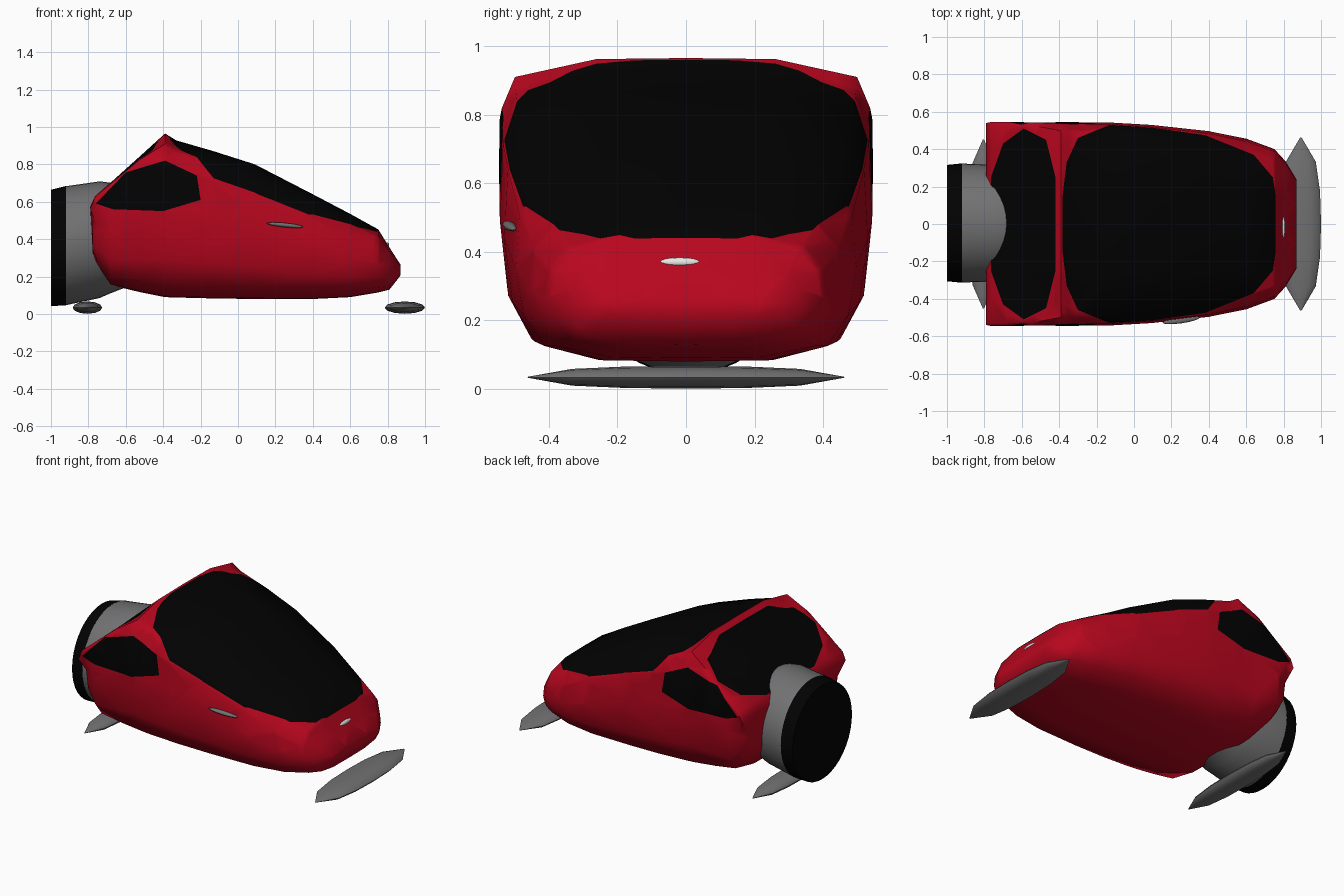
import bpy, bmesh, math
from mathutils import Vector

if "Cube" in bpy.data.objects:
    bpy.data.objects.remove(bpy.data.objects["Cube"])


def material(name, rgb):
    m = bpy.data.materials.new(name)
    m.diffuse_color = (*rgb, 1)
    m.use_nodes = True
    m.node_tree.nodes["Principled BSDF"].inputs["Base Color"].default_value = m.diffuse_color
    return m


RED = material("red paint", (0.48, 0.002, 0.013))
BLACK = material("black glass", (0.0006, 0.0006, 0.0006))
GREY = material("grey metal", (0.165, 0.165, 0.17))
WHITE = material("white lamp", (0.8, 0.8, 0.78))


def loft(rings):
    """Skin a list of equal-length rings and cap both ends."""
    bm = bmesh.new()
    vs = [[bm.verts.new(p) for p in r] for r in rings]
    n = len(vs[0])
    for a, b in zip(vs, vs[1:]):
        for i in range(n):
            j = (i + 1) % n
            bm.faces.new((a[i], a[j], b[j], b[i]))
    bm.faces.new(vs[0])
    bm.faces.new(vs[-1])
    bmesh.ops.recalc_face_normals(bm, faces=bm.faces)
    return bm


def finish(bm, name, mats, angle=50):
    me = bpy.data.meshes.new(name)
    bm.to_mesh(me)
    bm.free()
    for m in mats:
        me.materials.append(m)
    ob = bpy.data.objects.new(name, me)
    bpy.context.collection.objects.link(ob)
    bpy.ops.object.select_all(action='DESELECT')
    ob.select_set(True)
    bpy.context.view_layer.objects.active = ob
    bpy.ops.object.shade_smooth_by_angle(angle=math.radians(angle))
    return ob


def cut_window(bm, poly, axes, accept):
    """Cut a convex outline, projected along one axis, into the accepted faces and paint it black."""
    a, b = axes
    cx = sum(p[0] for p in poly) / len(poly)
    cy = sum(p[1] for p in poly) / len(poly)
    planes = []
    for p, q in zip(poly, poly[1:] + poly[:1]):
        co, no = Vector((0, 0, 0)), Vector((0, 0, 0))
        co[a], co[b] = p
        no[a], no[b] = q[1] - p[1], p[0] - q[0]
        if no[a] * (cx - p[0]) + no[b] * (cy - p[1]) > 0:
            no = -no
        planes.append((co, no.normalized()))
    for co, no in planes:
        fs = [f for f in bm.faces if accept(f)]
        es = {e for f in fs for e in f.edges}
        vs = {v for f in fs for v in f.verts}
        bmesh.ops.bisect_plane(bm, geom=fs + list(es) + list(vs), dist=1e-5,
                               plane_co=co, plane_no=no)
        bm.normal_update()
    for f in bm.faces:
        c = f.calc_center_median()
        if accept(f) and all((c - co).dot(no) < 0 for co, no in planes):
            f.material_index = 1


# Body: half cross-sections (width, height fraction), soft at the nose, boxy at the tail
FRONT = [(0, 0), (.48, .006), (.83, .08), (.955, .24), (1, .5), (.98, .78), (.89, .915), (.48, .995), (0, 1)]
REAR = [(0, 0), (.48, .006), (.83, .08), (.955, .24), (.995, .6), (1, .955), (.975, .988), (.48, 1), (0, 1)]
# x, bottom, top, half width, boxiness, narrowing of the lower part
STATIONS = [(-.79, .32, .575, .54, 1, .87), (-.765, .27, .63, .545, 1, .93), (-.68, .155, .703, .545, 1, 1),
            (-.53, .118, .838, .545, .85, 1), (-.39, .09, .965, .545, .3, 1), (-.33, .088, .928, .545, .25, 1),
            (-.13, .083, .87, .543, .15, 1), (.09, .08, .80, .53, 0, 1), (.4, .08, .64, .496, -.15, 1),
            (.6, .09, .535, .455, -.5, 1), (.75, .115, .452, .40, -.5, 1), (.81, .13, .355, .335, -.3, 1),
            (.868, .205, .265, .24, 0, 1)]
rings = []
for x, lo, hi, w, k, low in STATIONS:
    half = []
    for i, (f, r) in enumerate(zip(FRONT, REAR)):
        s = low if i < 5 else 1
        half.append((x + (1 - s) * .1, s * w * (f[0] + (r[0] - f[0]) * k),
                     lo + (hi - lo) * (f[1] + (r[1] - f[1]) * k)))
    rings.append(half + [(px, -y, z) for px, y, z in half[-2:0:-1]])
body = loft(rings)
bmesh.ops.triangulate(body, faces=body.faces, quad_method='SHORT_EDGE')
body.normal_update()

# Windows cut into the body: windshield, rear window, both side windows
shield = [(.757, .15), (.742, .25), (.64, .37), (.38, .475), (.1, .515), (-.13, .53),
          (-.30, .46), (-.36, .33), (-.382, .15)]
rear = [(-.42, .25), (-.47, .45), (-.59, .51), (-.70, .43), (-.765, .25)]
side = [(-.76, .59), (-.60, .757), (-.39, .82), (-.22, .74), (-.20, .61), (-.40, .55), (-.67, .56)]


def both(p):
    return p + [(x, -y) for x, y in reversed(p)]


def near(f, x0, x1, z0):
    c = f.calc_center_median()
    return x0 < c.x < x1 and c.z > z0


cut_window(body, both(shield), (0, 1), lambda f: f.normal.z > .02 and near(f, -.39, 1, .3))
cut_window(body, both(rear), (0, 1), lambda f: f.normal.z > .4 and near(f, -1, -.39, .3))
for s in (1, -1):
    cut_window(body, side, (0, 2), lambda f: f.normal.y * s > .45 and near(f, -1, -.1, .36))
finish(body, "body", [RED, BLACK], 65)


# Rear thruster: grey housing and black end
def tube(specs, n=40):
    return loft([[(x, .005 + r * math.cos(t * math.tau / n), z + r * math.sin(t * math.tau / n))
                  for t in range(n)] for x, z, r in specs])


finish(tube([(-.92, .365, .318), (-.74, .397, .312), (-.69, .405, .298), (-.58, .42, .27)]),
       "thruster_housing", [GREY])
finish(tube([(-1, .353, .311), (-.92, .365, .319)]), "thruster_nozzle", [BLACK])


# Skids: flat tapered bars running across the vehicle
def skid(name, cx, hx, length):
    steps = [(-1, .04), (-.72, .74), (-.38, .95), (0, 1), (.38, .95), (.72, .74), (1, .04)]
    bm = loft([[(cx + hx * s * math.cos(t * math.tau / 12), length * y,
                 .034 + .033 * s * math.sin(t * math.tau / 12)) for t in range(12)] for y, s in steps])
    finish(bm, name, [GREY])


skid("front_skid", .892, .108, .462)
skid("rear_skid", -.805, .079, .452)


# Small lens-shaped fittings
def lens(name, loc, size, rot, mat):
    bm = bmesh.new()
    bmesh.ops.create_uvsphere(bm, u_segments=16, v_segments=8, radius=1)
    ob = finish(bm, name, [mat])
    ob.location, ob.scale, ob.rotation_euler = loc, size, rot


lens("door_handle", (.252, -.514, .475), (.1, .017, .012), (0, .1, .14), GREY)
lens("headlight", (.796, -.018, .369), (.012, .06, .014), (0, 0, 0), WHITE)
